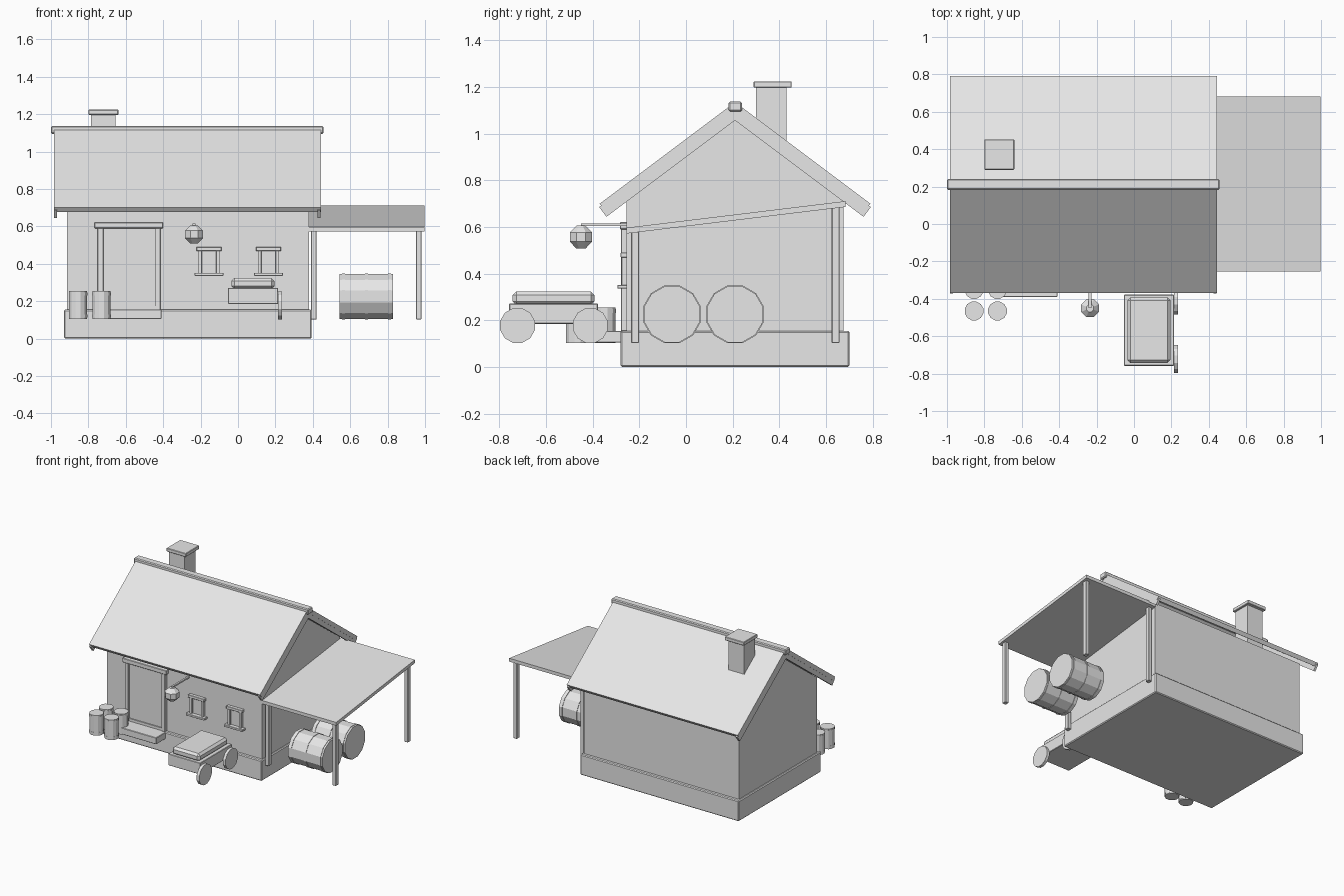
import bpy, bmesh, math
from mathutils import Matrix, Vector

cube = bpy.data.objects.get("Cube")
if cube:
    bpy.data.objects.remove(cube, do_unlink=True)

GREY = (0.8, 0.8, 0.8, 1)
mat = bpy.data.materials.new("plain light grey")
mat.use_nodes = True
mat.diffuse_color = GREY
mat.node_tree.nodes["Principled BSDF"].inputs["Base Color"].default_value = GREY


def finish(name, bm, bevel=0):
    bmesh.ops.recalc_face_normals(bm, faces=bm.faces)
    mesh = bpy.data.meshes.new(name)
    bm.to_mesh(mesh)
    bm.free()
    mesh.materials.append(mat)
    ob = bpy.data.objects.new(name, mesh)
    bpy.context.scene.collection.objects.link(ob)
    if bevel:
        mod = ob.modifiers.new("Bevel", "BEVEL")
        mod.width, mod.segments = bevel, 1
    return ob


def box(name, x, y, z, bevel=0):
    """Box from (low, high) ranges on each axis."""
    bm = bmesh.new()
    bmesh.ops.create_cube(bm, size=1)
    for v in bm.verts:
        v.co = Vector([sum(r) / 2 + c * (r[1] - r[0]) for r, c in zip((x, y, z), v.co)])
    return finish(name, bm, bevel)


def prism(name, x, profile):
    """Extrude a (y, z) outline along x."""
    bm = bmesh.new()
    face = bm.faces.new([bm.verts.new((x[0], y, z)) for y, z in profile])
    new = bmesh.ops.extrude_face_region(bm, geom=[face])["geom"]
    bmesh.ops.translate(bm, vec=(x[1] - x[0], 0, 0),
                        verts=[g for g in new if isinstance(g, bmesh.types.BMVert)])
    return finish(name, bm)


def lathe(name, centre, profile, sides, axis="Z"):
    """Closed faceted solid from (radius, height) rings."""
    bm = bmesh.new()
    rings = []
    for r, h in profile:
        ring = []
        for i in range(sides):
            a = 2 * math.pi * (i + 0.5) / sides
            ring.append(bm.verts.new((r * math.cos(a), r * math.sin(a), h)))
        rings.append(ring)
    for low, high in zip(rings, rings[1:]):
        for i in range(sides):
            j = (i + 1) % sides
            bm.faces.new((low[i], low[j], high[j], high[i]))
    bm.faces.new(rings[0])
    bm.faces.new(rings[-1])
    if axis == "X":
        bm.transform(Matrix.Rotation(math.pi / 2, 4, "Y"))
    bm.transform(Matrix.Translation(centre))
    return finish(name, bm)


def barrel(name, centre, radius, half, bands, axis):
    """Straight barrel with raised hoops."""
    hoop_w, hoop_r = 0.008, radius * 1.03
    profile = [(radius, -half)]
    for b in bands:
        profile += [(radius, b - hoop_w), (hoop_r, b - hoop_w),
                    (hoop_r, b + hoop_w), (radius, b + hoop_w)]
    lathe(name, centre, profile + [(radius, half)], 12, axis)


# House body
RIDGE_Y, SLOPE = 0.21, 0.75
box("foundation", (-0.93, 0.393), (-0.28, 0.70), (0, 0.155), 0.006)
prism("walls", (-0.915, 0.38), [(-0.255, 0.15), (0.675, 0.15), (0.675, 0.72),
                                (RIDGE_Y, 1.065), (-0.255, 0.72)])
for side, x in (("left", (0.379, 0.382)), ("right", (-0.917, -0.914))):
    prism(side + "_gable", x, [(-0.21, 0.745), (0.63, 0.745), (RIDGE_Y, 1.06)])


# Main roof with deeper boards at both gable ends
def chevron(name, x, peak, reach, thick):
    run, drop = thick * 0.6, thick * 0.8
    eave = peak - SLOPE * reach
    half = [(reach, eave), (reach - run, eave - drop)]
    outline = [(RIDGE_Y, peak)] + [(RIDGE_Y + d, z) for d, z in half]
    outline += [(RIDGE_Y, peak - thick * 1.25)]
    outline += [(RIDGE_Y - d, z) for d, z in reversed(half)]
    prism(name, x, outline)


chevron("roof", (-0.985, 0.443), 1.135, 0.58, 0.03)
chevron("right_gable_board", (-0.983, -0.967), 1.122, 0.582, 0.052)
chevron("left_gable_board", (0.425, 0.441), 1.122, 0.582, 0.052)
box("ridge_cap", (-1.0, 0.457), (0.183, 0.24), (1.095, 1.137), 0.006)

# Chimney
box("chimney", (-0.787, -0.655), (0.30, 0.43), (0.9, 1.2))
box("chimney_cap", (-0.80, -0.64), (0.29, 0.453), (1.197, 1.224), 0.003)

# Lean-to shelter
prism("shelter_roof", (0.38, 0.998), [(-0.255, 0.572), (0.683, 0.686),
                                      (0.683, 0.711), (-0.255, 0.597)])
for side, x in (("inner", 0.406), ("outer", 0.966)):
    for end, y, top in (("front", -0.218, 0.58), ("back", 0.641, 0.685)):
        box(f"{end}_{side}_post", (x - 0.015, x + 0.015),
            (y - 0.017, y + 0.017), (0.103, top), 0.003)
for i, y in enumerate((-0.06, RIDGE_Y)):
    barrel(f"large_barrel_{i}", (0.687, y, 0.226), 0.124, 0.143,
           (-0.122, 0, 0.122), "X")

# Door, frame and step
box("door", (-0.73, -0.43), (-0.264, -0.25), (0.155, 0.595))
for side, x in (("right", -0.735), ("left", -0.43)):
    box(side + "_door_jamb", (x - 0.015, x + 0.015), (-0.279, -0.25), (0.155, 0.595), 0.002)
box("door_lintel", (-0.767, -0.40), (-0.283, -0.25), (0.59, 0.622), 0.003)
box("door_sill", (-0.72, -0.445), (-0.272, -0.25), (0.155, 0.175))
box("door_step", (-0.755, -0.41), (-0.39, -0.27), (0.105, 0.155), 0.003)

# Windows
for side, x in (("right", -0.155), ("left", 0.163)):
    name = side + "_window_"
    box(name + "pane", (x - 0.045, x + 0.045), (-0.262, -0.25), (0.35, 0.475))
    box(name + "lintel", (x - 0.067, x + 0.067), (-0.28, -0.25), (0.469, 0.49), 0.002)
    box(name + "sill", (x - 0.077, x + 0.077), (-0.293, -0.25), (0.336, 0.352), 0.002)
    for s in (-1, 1):
        c = x + s * 0.047
        box(name + "jamb", (c - 0.01, c + 0.01), (-0.277, -0.25), (0.35, 0.472), 0.002)

# Hanging lantern
box("lantern_arm", (-0.242, -0.228), (-0.45, -0.25), (0.604, 0.615))
lathe("lantern", (-0.235, -0.45, 0.557),
      [(0.021, -0.049), (0.052, -0.02), (0.052, 0.02), (0.021, 0.049)], 8)

# Small kegs by the door
for i, x in enumerate((-0.855, -0.73)):
    for j, y in enumerate((-0.465, -0.35)):
        barrel(f"keg_{i}_{j}", (x, y, 0.18), 0.05, 0.076, (-0.06, 0.06), "Z")

# Cart with load
box("cart_bed", (-0.053, 0.215), (-0.758, -0.378), (0.185, 0.272), 0.003)
box("cart_load", (-0.035, 0.195), (-0.743, -0.392), (0.265, 0.324), 0.016)
for end, y in (("front", -0.722), ("back", -0.41)):
    lathe(f"cart_{end}_wheel", (0.224, y, 0.178), [(0.077, -0.011), (0.077, 0.011)], 12, "X")
